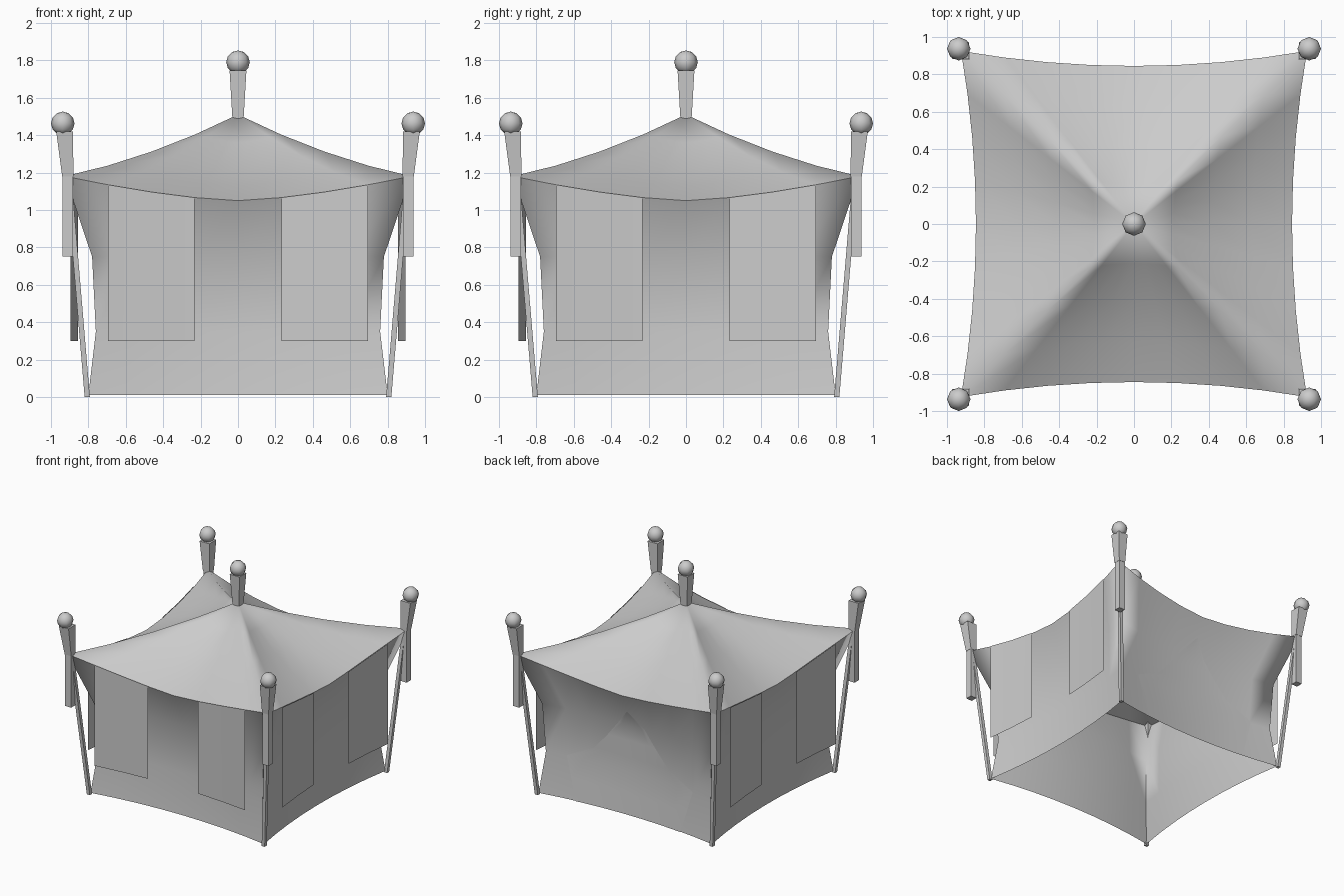
import bpy, bmesh, math
from mathutils import Matrix, Vector

cube = bpy.data.objects.get("Cube")
if cube:
    bpy.data.objects.remove(cube, do_unlink=True)

grey = bpy.data.materials.new("grey_cloth")
grey.use_nodes = True
grey.diffuse_color = (0.6, 0.6, 0.6, 1)
grey.node_tree.nodes["Principled BSDF"].inputs["Base Color"].default_value = (0.6, 0.6, 0.6, 1)

STEPS = [i / 4 for i in range(-4, 5)]
APEX = Vector((0, 0, 1.51))
# wall levels: height, corner distance, mid-side distance
LEVELS = [(0.01, 0.80, 0.73), (0.35, 0.76, 0.70), (0.75, 0.78, 0.71)]


def finish(name, bm, smooth=0):
    bmesh.ops.remove_doubles(bm, verts=bm.verts, dist=0.0005)
    me = bpy.data.meshes.new(name)
    bm.to_mesh(me)
    bm.free()
    me.materials.append(grey)
    ob = bpy.data.objects.new(name, me)
    bpy.context.collection.objects.link(ob)
    if smooth:
        bpy.ops.object.select_all(action='DESELECT')
        ob.select_set(True)
        bpy.context.view_layer.objects.active = ob
        bpy.ops.object.shade_smooth_by_angle(angle=math.radians(smooth))
    return ob


def turn(k):
    return Matrix.Rotation(k * math.pi / 2, 4, 'Z')


def sheet(bm, rows, matrix=Matrix()):
    """Skin a grid of points with quads."""
    grid = [[bm.verts.new(matrix @ Vector(p)) for p in row] for row in rows]
    for a, b in zip(grid, grid[1:]):
        for i in range(len(a) - 1):
            bm.faces.new((a[i], a[i + 1], b[i + 1], b[i]))


def eave(s, out=0):
    """Point on the front roof edge, s from -1 to 1."""
    return Vector((0.925 * s, -0.845 - 0.08 * s * s - out, 1.05 + 0.13 * abs(s) ** 1.5))


def roof_point(s, t):
    p = APEX.lerp(eave(s), t)
    p.z = APEX.z + (eave(s).z - APEX.z) * (t + 0.4 * t * (1 - t))
    return p


def wall_point(s, level):
    z, corner, mid = level
    return Vector((corner * s, -mid - (corner - mid) * s * s, z))


def wall_depth(x, z):
    """Distance of the wall from the centre plane at a given x and height."""
    levels = LEVELS + [(1.06, 0.88, 0.845)]
    for a, b in zip(levels, levels[1:]):
        if z <= b[0]:
            f = (z - a[0]) / (b[0] - a[0])
            c, m = (a[i] + (b[i] - a[i]) * f for i in (1, 2))
            return m + (c - m) * (x / c) ** 2


def post(name, base, top, r0, r1):
    """Square post, tapered and leaning."""
    bm = bmesh.new()
    ends = []
    for c, r in ((base, r0), (top, r1)):
        ends.append([bm.verts.new(Vector(c) + Vector((x * r, y * r, 0)))
                     for x, y in ((-1, -1), (1, -1), (1, 1), (-1, 1))])
    low, high = ends
    bm.faces.new(low[::-1])
    bm.faces.new(high)
    for i in range(4):
        j = (i + 1) % 4
        bm.faces.new((low[i], low[j], high[j], high[i]))
    finish(name, bm)


def knob(name, centre):
    bm = bmesh.new()
    bmesh.ops.create_uvsphere(bm, u_segments=8, v_segments=6, radius=0.063,
                              matrix=Matrix.Translation(centre))
    finish(name, bm, 60)


# Sagging roof
bm = bmesh.new()
for k in range(4):
    for a, b in zip(STEPS, STEPS[1:]):
        ring = [[roof_point(a, t / 4), roof_point(b, t / 4)] for t in range(4, 0, -1)]
        sheet(bm, ring, turn(k))
        tip = [roof_point(a, 0.25), roof_point(b, 0.25), APEX]
        bm.faces.new([bm.verts.new(turn(k) @ p) for p in tip])
finish("roof", bm, 80)

# Cloth walls, pinched in at the waist
bm = bmesh.new()
for k in range(4):
    rows = [[wall_point(s, lv) for s in STEPS] for lv in LEVELS]
    rows.append([eave(s) for s in STEPS])
    sheet(bm, rows, turn(k))
finish("walls", bm, 100)

# Hanging banners on the front and both sides
for k, side in ((0, "front"), (1, "left"), (3, "right")):
    for sign, label in ((-1, "a"), (1, "b")):
        bm = bmesh.new()
        ss = sorted(sign * s for s in (0.25, 0.5, 0.75))
        tops = [eave(s, 0.006) for s in ss]
        lows = [Vector((p.x, p.y, 0.3)) for p in tops]
        sheet(bm, [lows, tops], turn(k))
        finish(f"{side}_banner_{label}", bm, 30)

# Door flap on the back wall: height and half width of each row
bm = bmesh.new()
rows = []
for z, w in ((0.01, 0.48), (0.18, 0.53), (0.36, 0.58), (0.48, 0.34),
             (0.62, 0.22), (0.75, 0.12), (0.89, 0.002)):
    rows.append([(w * s, -wall_depth(w * s, z) - 0.006, z) for s in STEPS])
sheet(bm, rows, turn(2))
finish("door_flap", bm, 60)

# Corner poles, sleeves, finials and knobs
for x, xn in ((-1, "right"), (1, "left")):
    for y, yn in ((-1, "front"), (1, "back")):
        tag = f"{yn}_{xn}"

        def at(d, z):
            return (x * d, y * d, z)
        post(f"{tag}_pole", at(0.806, 0), at(0.905, 1.18), 0.014, 0.014)
        post(f"{tag}_sleeve", at(0.91, 0.75), at(0.91, 1.18), 0.028, 0.028)
        post(f"{tag}_finial", at(0.91, 1.18), at(0.927, 1.42), 0.03, 0.045)
        knob(f"{tag}_knob", at(0.937, 1.463))

# Centre finial
post("centre_finial", (0, 0, 1.49), (0, 0, 1.745), 0.03, 0.045)
knob("centre_knob", (0, 0, 1.79))
